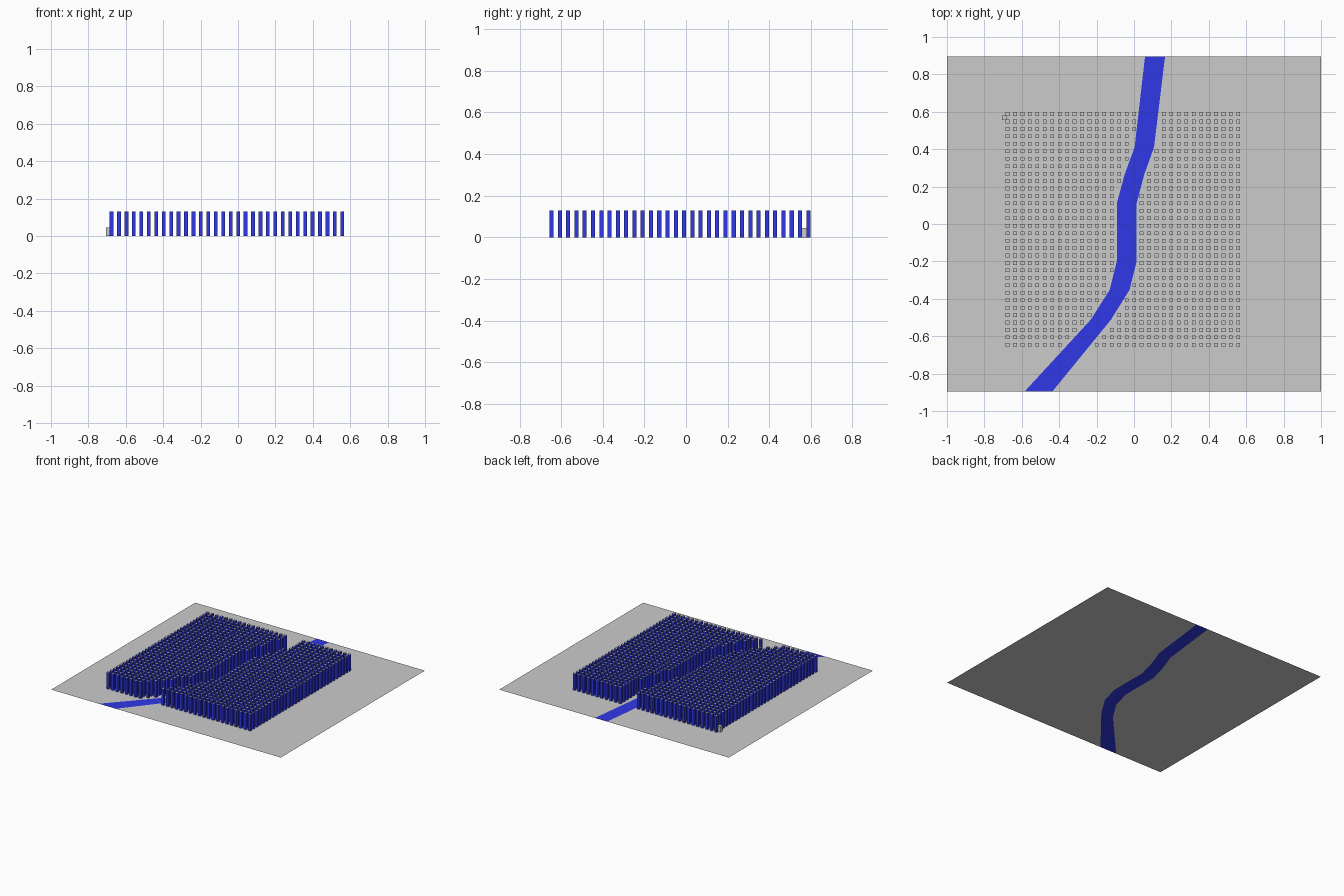
import bpy, bmesh

if "Cube" in bpy.data.objects:
    bpy.data.objects.remove(bpy.data.objects["Cube"])

HALF_X, HALF_Y = 1.0, 0.896
PITCH, COUNT = 0.0398, 32
TOWER, HEIGHT = 0.0195, 0.13
START_X, START_Y = -0.676, -0.646

# River banks: (y, left x, right x)
BANKS = [(-HALF_Y, -0.585, -0.437), (-0.51, -0.23, -0.122), (-0.352, -0.13, -0.024),
         (-0.2, -0.092, 0.014), (0.11, -0.092, 0.014), (0.265, -0.05, 0.055),
         (0.41, 0.003, 0.107), (HALF_Y, 0.059, 0.166)]

blue = bpy.data.materials.new("blue")
blue.diffuse_color = (0.03, 0.04, 0.8, 1)
blue.use_nodes = True
blue.node_tree.nodes["Principled BSDF"].inputs["Base Color"].default_value = blue.diffuse_color
grey = bpy.data.materials.new("grey")
grey.diffuse_color = (0.8, 0.8, 0.8, 1)
grey.use_nodes = True
grey.node_tree.nodes["Principled BSDF"].inputs["Base Color"].default_value = grey.diffuse_color


def finish(bm, name, mats=()):
    mesh = bpy.data.meshes.new(name)
    bm.to_mesh(mesh)
    bm.free()
    for m in mats:
        mesh.materials.append(m)
    obj = bpy.data.objects.new(name, mesh)
    bpy.context.collection.objects.link(obj)
    return obj


def strip(name, edges, mats=()):
    """Flat sheet between two banks given as (y, left, right)."""
    bm = bmesh.new()
    rows = [[bm.verts.new((x, y, 0)) for x in (l, r)] for y, l, r in edges]
    for a, b in zip(rows, rows[1:]):
        bm.faces.new((a[0], a[1], b[1], b[0]))
    return finish(bm, name, mats)


def add_box(bm, x, y, w, h):
    """Open-bottomed block; returns its side faces."""
    s = w / 2
    corners = [(-s, -s), (s, -s), (s, s), (-s, s)]
    lo = [bm.verts.new((x + a, y + b, 0)) for a, b in corners]
    hi = [bm.verts.new((x + a, y + b, h)) for a, b in corners]
    bm.faces.new(hi)
    return [bm.faces.new((lo[i], lo[(i + 1) % 4], hi[(i + 1) % 4], hi[i])) for i in range(4)]


def river_at(y):
    for (y0, l0, r0), (y1, l1, r1) in zip(BANKS, BANKS[1:]):
        if y <= y1:
            t = (y - y0) / (y1 - y0)
            return l0 + t * (l1 - l0), r0 + t * (r1 - r0)


# Ground sheet split by the river
strip("left_bank", [(y, -HALF_X, l) for y, l, r in BANKS])
strip("right_bank", [(y, r, HALF_X) for y, l, r in BANKS])
strip("river", BANKS, [blue])

# Grid of towers, left out where the river runs
bm = bmesh.new()
sides = []
for j in range(COUNT):
    y = START_Y + j * PITCH
    spans = [river_at(y - TOWER / 2), river_at(y + TOWER / 2)]
    left = min(s[0] for s in spans) - TOWER / 2
    right = max(s[1] for s in spans) + TOWER / 2
    for i in range(COUNT):
        x = START_X + i * PITCH
        if not left < x < right:
            sides += add_box(bm, x, y, TOWER, HEIGHT)

# Blue glass panel on every tower side
bmesh.ops.inset_individual(bm, faces=sides, thickness=0.004, depth=0)
for f in sides:
    f.material_index = 1
finish(bm, "towers", [grey, blue])

# Small block at the corner of the grid
bm = bmesh.new()
add_box(bm, -0.694, 0.568, 0.026, 0.045)
finish(bm, "small_block")
